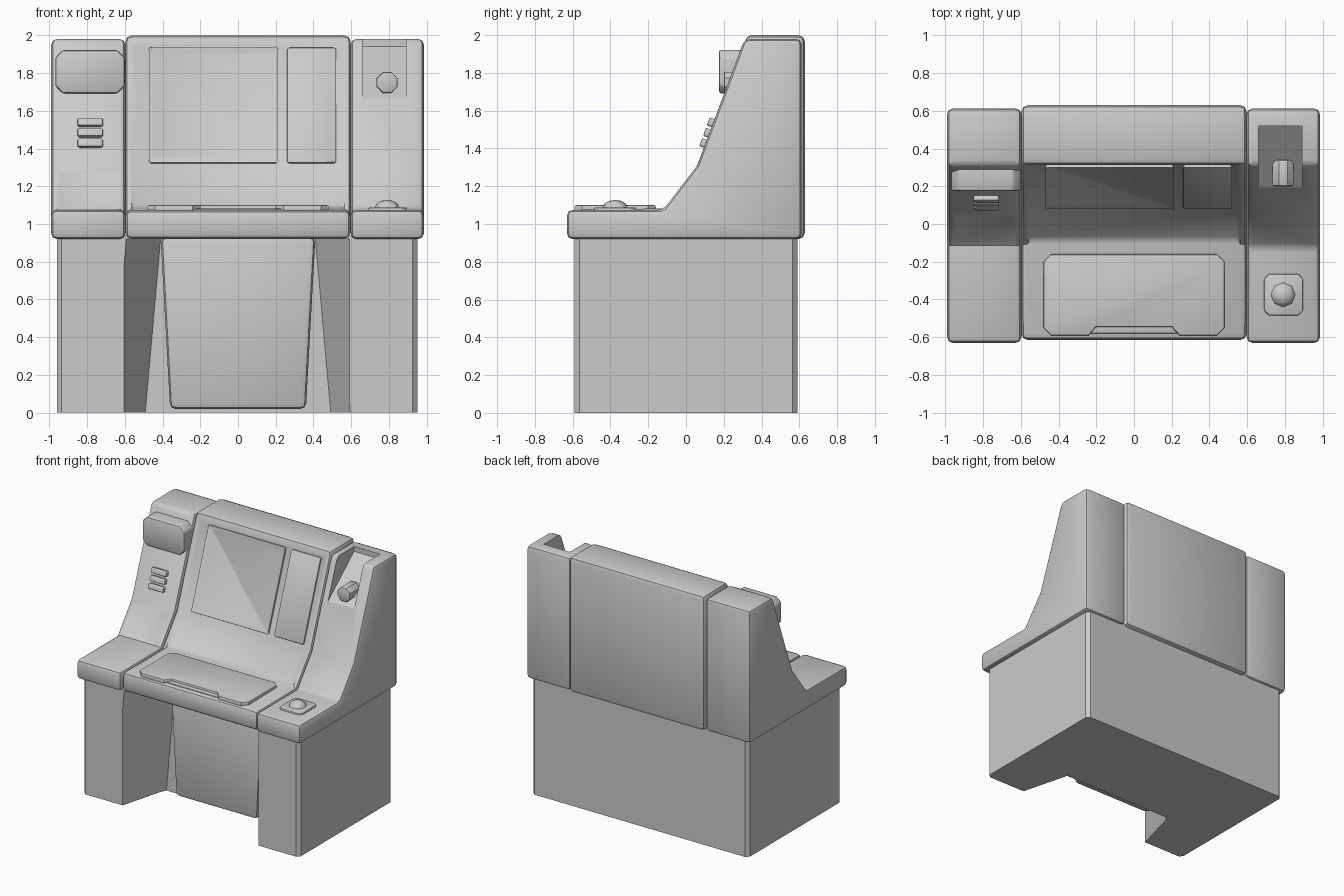
import bpy, bmesh, math
from mathutils import Vector

if "Cube" in bpy.data.objects:
    bpy.data.objects.remove(bpy.data.objects["Cube"], do_unlink=True)

grey = bpy.data.materials.new("matte_grey")
grey.use_nodes = True
COL = (0.6, 0.6, 0.6, 1)
grey.diffuse_color = COL
grey.node_tree.nodes["Principled BSDF"].inputs["Base Color"].default_value = COL

SLOPE = math.atan2(0.69, 0.25)      # tilt of the upper screen slope


def finish(bm, name, bevel=0.0, segments=2, limit=40, loc=(0, 0, 0), tilt=0.0):
    """Turn a bmesh into a bevelled, smooth-shaded object."""
    bmesh.ops.recalc_face_normals(bm, faces=bm.faces)
    mesh = bpy.data.meshes.new(name)
    bm.to_mesh(mesh)
    bm.free()
    ob = bpy.data.objects.new(name, mesh)
    bpy.context.collection.objects.link(ob)
    mesh.materials.append(grey)
    ob.location = loc
    ob.rotation_euler.x = tilt
    bpy.ops.object.select_all(action='DESELECT')
    ob.select_set(True)
    bpy.context.view_layer.objects.active = ob
    if bevel:
        mod = ob.modifiers.new("bevel", 'BEVEL')
        mod.width, mod.segments = bevel, segments
        mod.limit_method, mod.angle_limit = 'ANGLE', math.radians(limit)
        bpy.ops.object.modifier_apply(modifier=mod.name)
    bpy.ops.object.shade_smooth_by_angle(angle=math.radians(35))
    return ob


def prism(points, axis, a, b):
    """Extrude a 2D outline along an axis from a to b."""
    bm = bmesh.new()

    def place(p, d):
        v = list(p)
        v.insert("xyz".index(axis), d)
        return bm.verts.new(v)
    low = [place(p, a) for p in points]
    high = [place(p, b) for p in points]
    bm.faces.new(low)
    bm.faces.new(high)
    n = len(points)
    for i in range(n):
        j = (i + 1) % n
        bm.faces.new((low[i], low[j], high[j], high[i]))
    bmesh.ops.recalc_face_normals(bm, faces=bm.faces)
    return bm


def chamfered(x0, x1, y0, y1, c):
    """Rectangle outline with cut corners."""
    return [(x0 + c, y0), (x1 - c, y0), (x1, y0 + c), (x1, y1 - c),
            (x1 - c, y1), (x0 + c, y1), (x0, y1 - c), (x0, y0 + c)]


def console_profile(front, back, top):
    return [(front, 0.92), (back, 0.92), (back, top), (0.31, top),
            (0.06, 1.31), (-0.12, 1.075), (front, 1.075)]


def sink(bm, zmin, zmax, thickness, depth):
    """Sink the sloping faces whose centres lie in a height range."""
    bm.normal_update()
    faces = [f for f in bm.faces if f.normal.y < -0.3 and f.normal.z > 0.2
             and zmin < f.calc_center_median().z < zmax]
    bmesh.ops.inset_region(bm, faces=faces, thickness=thickness, depth=depth,
                           use_even_offset=True)


# Base cabinet with a tapering knee recess
base = finish(prism(chamfered(-0.96, 0.95, -0.59, 0.59, 0.025), 'z', 0, 0.94), "base_cabinet")
bm = bmesh.new()
rings = []
for z, inner in ((-0.1, 0.5), (0.92, 0.41)):
    rings.append([bm.verts.new(p) for p in ((-0.62, -0.65, z), (0.62, -0.65, z),
                                            (inner, -0.2, z), (-inner, -0.2, z))])
for ring in rings:
    bm.faces.new(ring)
for i in range(4):
    j = (i + 1) % 4
    bm.faces.new((rings[0][i], rings[0][j], rings[1][j], rings[1][i]))
knee_cutter = finish(bm, "knee_cutter")


def cut(target, cutter):
    """Subtract the cutter from the target and drop it."""
    cutter.hide_render = True
    bpy.context.view_layer.objects.active = target
    mod = target.modifiers.new("cut", 'BOOLEAN')
    mod.operation, mod.solver, mod.object = 'DIFFERENCE', 'EXACT', cutter
    bpy.ops.object.modifier_apply(modifier=mod.name)
    bpy.data.objects.remove(cutter, do_unlink=True)
    bpy.ops.object.select_all(action='DESELECT')
    target.select_set(True)
    bpy.ops.object.shade_smooth_by_angle(angle=math.radians(35))


cut(base, knee_cutter)

# Tapered panel at the back of the knee recess
finish(prism([(-0.36, 0.02), (0.36, 0.02), (0.41, 0.93), (-0.41, 0.93)], 'y', -0.28, -0.15),
       "knee_panel", 0.03)

# Centre console with a sunken sloping face
bm = prism(console_profile(-0.615, 0.63, 2.0), 'x', -0.597, 0.597)
sink(bm, 1.08, 1.95, 0.055, -0.025)
finish(bm, "centre_console", 0.035)

# Side consoles
bm = prism(console_profile(-0.63, 0.612, 1.98), 'x', -0.99, -0.597)
sink(bm, 1.08, 1.3, 0.045, -0.012)
finish(bm, "right_console", 0.03)
left = finish(prism(console_profile(-0.63, 0.612, 1.98), 'x', 0.597, 0.985),
              "left_console", 0.03)

# Wedge notch in the top of the left console
notch = finish(prism([(0.16, 1.64), (0.52, 1.94), (0.52, 2.1), (0.16, 2.1)], 'x', 0.66, 0.89),
               "notch_cutter")
cut(left, notch)


def on_slope(z, lift=0.0):
    """Point on the upper slope at a height, lifted along its normal."""
    y = 0.06 + (z - 1.31) * 0.25 / 0.69
    return Vector((0, y, z)) + lift * Vector((0, -math.sin(SLOPE), math.cos(SLOPE)))


def slope_plate(name, x0, x1, z0, z1, bottom, top, bevel, frame=0.0):
    """Slab lying on the upper slope, optionally with a sunken middle."""
    half = (z1 - z0) / 2 / math.sin(SLOPE)
    bm = prism(chamfered(x0, x1, -half, half, 0.008), 'z', bottom, top)
    if frame:
        bm.normal_update()
        faces = [f for f in bm.faces if f.normal.z > 0.9]
        bmesh.ops.inset_region(bm, faces=faces, thickness=frame, depth=-0.012)
    finish(bm, name, bevel, loc=on_slope((z0 + z1) / 2), tilt=SLOPE)


# Screen and side strip in the sunken face
slope_plate("screen", -0.47, 0.21, 1.33, 1.94, -0.05, -0.01, 0.008, 0.04)
slope_plate("control_strip", 0.26, 0.52, 1.33, 1.94, -0.05, -0.012, 0.008)

# Vent bars
for i in range(3):
    z = 1.425 + i * 0.055
    slope_plate(f"vent_bar_{i + 1}", -0.85, -0.715, z - 0.021, z + 0.021, -0.02, 0.025, 0.01)

# Lamp housing
finish(prism(chamfered(-0.968, -0.6, 1.692, 1.922, 0.04), 'y', 0.175, 0.36),
       "lamp_housing", 0.012)

# Keyboard with a cut-out at the front edge
half = [(0.2, -0.545), (0.24, -0.59), (0.44, -0.59), (0.48, -0.55),
        (0.48, -0.2), (0.44, -0.16)]
outline = half + [(-x, y) for x, y in reversed(half)]
finish(prism(outline, 'z', 1.06, 1.1), "keyboard", 0.01, 2, 50)
finish(prism([(-0.25, -0.58), (0.25, -0.58), (0.25, -0.5), (-0.25, -0.5)], 'z', 1.05, 1.083),
       "keyboard_rest", 0.008)

# Push button on its plate
finish(prism(chamfered(0.69, 0.895, -0.485, -0.265, 0.025), 'z', 1.06, 1.088),
       "button_plate", 0.008)
bm = bmesh.new()
bmesh.ops.create_uvsphere(bm, u_segments=8, v_segments=6, radius=0.066)
bmesh.ops.scale(bm, vec=(1, 1, 0.65), verts=bm.verts)
finish(bm, "push_button", loc=(0.79, -0.375, 1.085))

# Knob inside the notch
ring = [(0.79 + 0.06 * math.cos(math.pi * (i + 0.5) / 4),
         1.75 + 0.06 * math.sin(math.pi * (i + 0.5) / 4)) for i in range(8)]
finish(prism(ring, 'y', 0.2, 0.34), "knob", 0.01, 2, 50)
